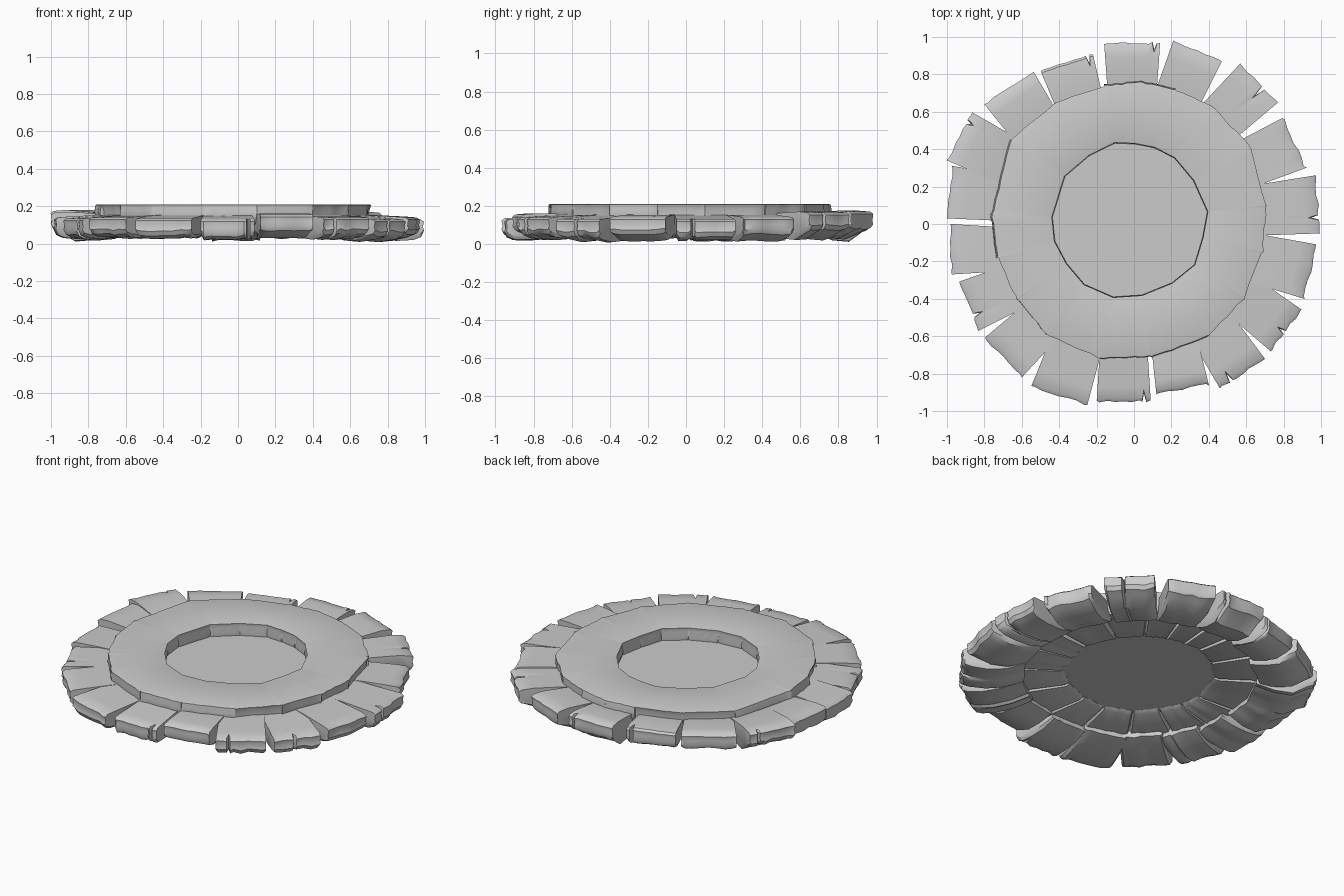
import bpy, bmesh, math, random
from mathutils import Vector

if "Cube" in bpy.data.objects:
    bpy.data.objects.remove(bpy.data.objects["Cube"])

random.seed(4)
stone_grey = bpy.data.materials.new("stone grey")
stone_grey.diffuse_color = (0.6, 0.6, 0.6, 1)
stone_grey.use_nodes = True
stone_grey.node_tree.nodes["Principled BSDF"].inputs["Base Color"].default_value = stone_grey.diffuse_color
CENTRE = Vector((-0.025, 0.02))


def finish(bm, name, angle=38):
    bmesh.ops.recalc_face_normals(bm, faces=bm.faces)
    me = bpy.data.meshes.new(name)
    bm.to_mesh(me)
    bm.free()
    ob = bpy.data.objects.new(name, me)
    bpy.context.collection.objects.link(ob)
    me.materials.append(stone_grey)
    bpy.ops.object.select_all(action='DESELECT')
    ob.select_set(True)
    bpy.context.view_layer.objects.active = ob
    bpy.ops.object.shade_smooth_by_angle(angle=math.radians(angle))


def stone(name, a, b, c, d, profile, flat, notch=None, wobble=0.006):
    """Loft a cross-section from side a-c to side b-d (a, b outer; c, d inner).
    profile: (radial fraction, z); its first `flat` points form the top."""
    us = [0, 0.05, 0.2, 0.35, 0.5, 0.65, 0.8, 0.95, 1]
    if notch:
        us = sorted([u for u in us if abs(u - notch[0]) > 0.06]
                    + [notch[0] - 0.035, notch[0], notch[0] + 0.035])
    zmid = sum(p[1] for p in profile) / len(profile)
    bm = bmesh.new()
    rings = []
    for u in us:
        outer, inner = a.lerp(b, u), c.lerp(d, u)
        end = u in (0, 1)
        dr = random.uniform(-wobble, wobble)
        dz = random.uniform(-wobble, wobble)
        ring = []
        for i, (s, z) in enumerate(profile):
            if i >= flat:
                z = max(0, z + dz)
                if end:                      # rounded lower side edges
                    z += (zmid - z) * 0.35
            p = inner.lerp(outer, s)
            if s > 0.8:
                p = p + (outer - inner).normalized() * (dr - 0.002)
                if notch and u == notch[0]:  # crack cut into the outer edge
                    p = p + (inner - outer).normalized() * notch[1]
            ring.append(bm.verts.new((p.x, p.y, z)))
        rings.append(ring)
    n = len(profile)
    for r0, r1 in zip(rings, rings[1:]):
        for i in range(n):
            j = (i + 1) % n
            bm.faces.new((r0[i], r0[j], r1[j], r1[i]))
    bm.faces.new(rings[0])
    bm.faces.new(rings[-1])
    finish(bm, name)


# Outer stones: outer corners x1, y1, x2, y2 and top height at the rim
outer_stones = [
    (-.16, .97, .14, .97, .17), (.21, .98, .47, .87, .17), (.57, .86, .77, .65, .165),
    (.80, .57, .92, .30, .14), (.97, .26, 1.0, -.05, .13), (.98, -.11, .91, -.40, .14),
    (.90, -.46, .73, -.68, .13), (.70, -.72, .46, -.88, .14), (.40, -.86, .12, -.91, .155),
    (.09, -.95, -.20, -.95, .13), (-.25, -.97, -.55, -.87, .135), (-.60, -.82, -.80, -.61, .14),
    (-.83, -.57, -.94, -.31, .135), (-.98, -.27, -.98, 0, .14), (-1.0, .03, -.97, .31, .165),
    (-1.0, .34, -.87, .60, .175), (-.80, .64, -.54, .82, .165), (-.50, .82, -.22, .91, .16)]
# Cracks: stone index -> (position along edge, depth)
cracks = {0: (.90, .04), 2: (.62, .06), 4: (.72, .04), 6: (.55, .03), 7: (.75, .05),
          9: (.12, .04), 12: (.3, .04), 15: (.8, .03), 17: (.9, .04)}
for k, (x1, y1, x2, y2, zt) in enumerate(outer_stones):
    a, b = Vector((x1, y1)), Vector((x2, y2))
    mid = (a + b) / 2
    edge = b - a
    inward = Vector((edge.y, -edge.x)).normalized()
    depth = (mid - CENTRE).length - 0.66
    imid = mid + inward * depth
    c, d = imid - edge * 0.43, imid + edge * 0.43
    low = random.uniform(0.0, 0.02)
    prof = [(0, .155), (.35, (.155 + zt) / 2 + .004), (.75, zt + .005), (.95, zt), (1, zt - .012),
            (.985, zt - .04), (1, zt - .065), (.96, zt - .09), (.85, zt - .105),
            (.6, low + .012), (.3, low + .02), (0, .06)]
    stone(f"outer_stone_{k + 1}", a, b, c, d, prof, 5, cracks.get(k))

# Raised inner ring: outer corners of the wedge stones, clockwise
corners = [Vector(p) for p in [
    (-.16, .74), (.03, .76), (.22, .72), (.42, .63), (.62, .42), (.71, .10), (.69, -.15), (.59, -.40),
    (.40, -.60), (.10, -.71), (-.18, -.72), (-.46, -.60), (-.63, -.40), (-.73, -.18),
    (-.76, .05), (-.66, .45), (-.42, .65)]]
hole = []
for p in corners:
    hole.append(CENTRE + (p - CENTRE).normalized() * random.uniform(0.405, 0.425))
for k in range(len(corners)):
    j = (k + 1) % len(corners)
    lean = random.uniform(-.03, .04)     # some walls lean out at the foot
    prof = [(0, .207), (.03, .21), (.97, .21), (1, .207), (.985 + lean, .175), (.99 + lean, .14),
            (.95, .10), (.9, .085), (.1, .085), (.03, .10), (-.01, .15), (.015, .185)]
    stone(f"ring_stone_{k + 1}", corners[k], corners[j], hole[k], hole[j], prof, 4, None, 0.004)

# Sunken floor disc inside the ring
bm = bmesh.new()
bmesh.ops.create_cone(bm, cap_ends=True, segments=48, radius1=0.46, radius2=0.46, depth=0.03)
bmesh.ops.translate(bm, verts=bm.verts, vec=(CENTRE.x, CENTRE.y, 0.115))
finish(bm, "floor_disc")
